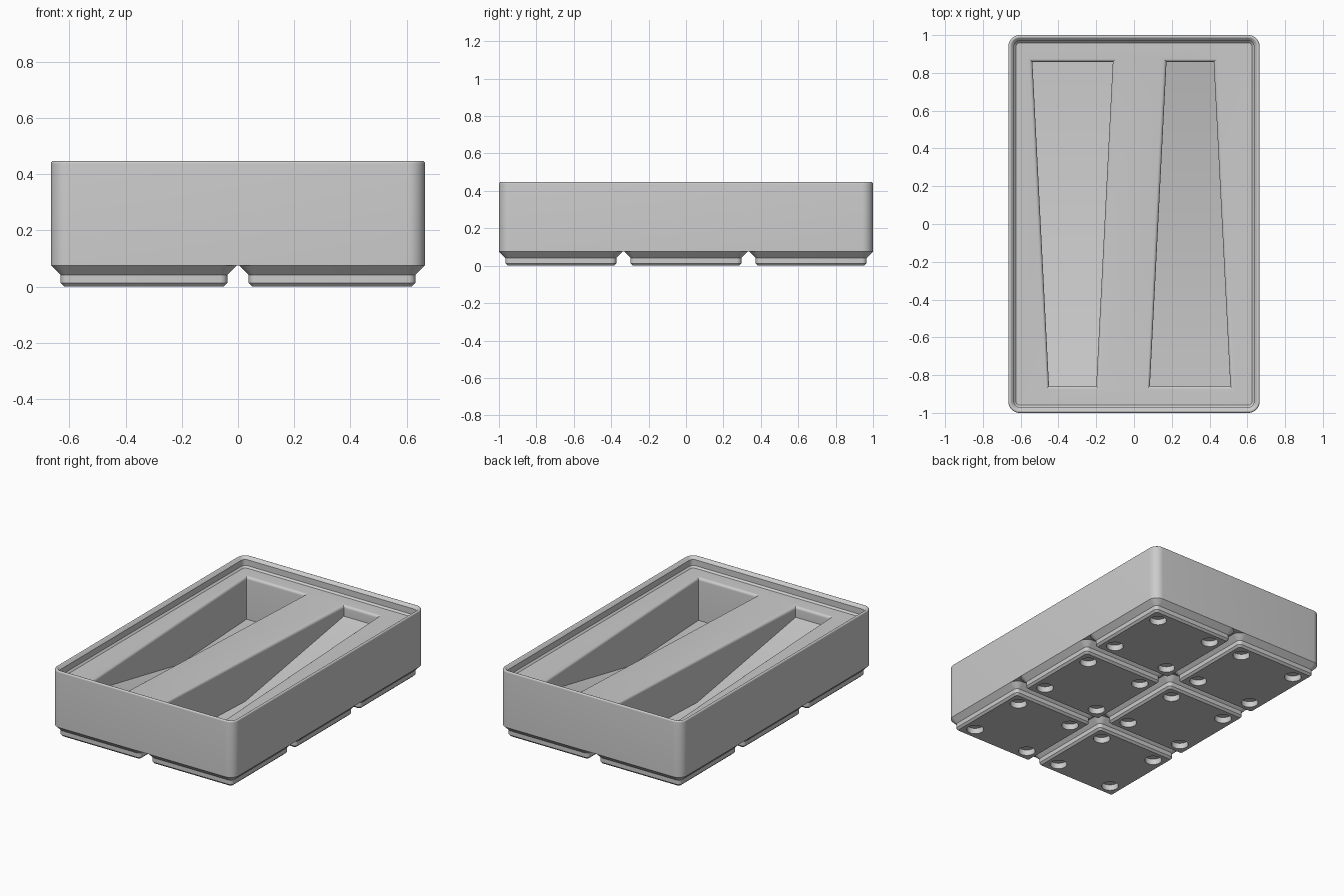
import bpy, bmesh
from math import sin, cos, pi, radians

cube = bpy.data.objects.get("Cube")
if cube:
    bpy.data.objects.remove(cube, do_unlink=True)

MM = 2 / 125.5                      # model units per millimetre
HALF_X, HALF_Y = 41.75 * MM, 1.0
CELL = 42 * MM
BASE_Z, DECK_Z, TOP_Z = 4.75 * MM, 0.38, 0.447

grey = bpy.data.materials.new("light grey plastic")
grey.use_nodes = True
colour = (0.6, 0.6, 0.6, 1)
grey.diffuse_color = colour
bsdf = next(n for n in grey.node_tree.nodes if n.type == 'BSDF_PRINCIPLED')
bsdf.inputs["Base Color"].default_value = colour


def rounded_rect(hx, hy, r, z, steps=8):
    """Anticlockwise ring of points around a rounded rectangle."""
    ring = []
    for q, (sx, sy) in enumerate([(1, 1), (-1, 1), (-1, -1), (1, -1)]):
        for i in range(steps + 1):
            a = (q + i / steps) * pi / 2
            ring.append((sx * (hx - r) + r * cos(a), sy * (hy - r) + r * sin(a), z))
    return ring


def circle(cx, cy, r, z, n=32):
    return [(cx + r * cos(2 * pi * i / n), cy + r * sin(2 * pi * i / n), z) for i in range(n)]


def skin(bm, rings, cap_start=True):
    """Join a stack of rings with quads and cap the ends."""
    loops = [[bm.verts.new(p) for p in ring] for ring in rings]
    for a, b in zip(loops, loops[1:]):
        for i in range(len(a)):
            j = (i + 1) % len(a)
            bm.faces.new((a[i], a[j], b[j], b[i]))
    if cap_start:
        bm.faces.new(loops[0][::-1])
    bm.faces.new(loops[-1])
    return loops


def finish(name, bm):
    bmesh.ops.recalc_face_normals(bm, faces=bm.faces[:])
    mesh = bpy.data.meshes.new(name)
    bm.to_mesh(mesh)
    bm.free()
    mesh.materials.append(grey)
    ob = bpy.data.objects.new(name, mesh)
    bpy.context.collection.objects.link(ob)
    return ob


def activate(ob):
    bpy.ops.object.select_all(action='DESELECT')
    ob.select_set(True)
    bpy.context.view_layer.objects.active = ob


def cut(ob, cutter):
    """Subtract the cutter, then discard it."""
    mod = ob.modifiers.new("cut", 'BOOLEAN')
    mod.operation, mod.solver, mod.object = 'DIFFERENCE', 'EXACT', cutter
    activate(ob)
    bpy.ops.object.modifier_apply(modifier=mod.name)
    bpy.data.objects.remove(cutter, do_unlink=True)


def smooth(ob):
    activate(ob)
    bpy.ops.object.shade_smooth_by_angle(angle=radians(28))


# Bin body: outer wall, rounded stacking lip, stepped inside down to the deck
R, LIP = 3.75 * MM, 0.6 * MM
profile = [(0, BASE_Z)]
for i in range(10):
    a = pi - i * radians(135) / 9
    profile.append((LIP + LIP * cos(a), TOP_Z - LIP + LIP * sin(a)))
inset, z = profile[-1]
step, foot = 1.9 * MM, 2.6 * MM
profile += [(step, z - (step - inset)), (step, DECK_Z + foot - step), (foot, DECK_Z)]
bm = bmesh.new()
skin(bm, [rounded_rect(HALF_X - d, HALF_Y - d, R - d, h) for d, h in profile])
body = finish("bin_body", bm)


# Tapered pockets: flat floor at the wide end, ramp up to the narrow end
def pocket_cutter(cx, facing):
    wide, narrow, length, bend = 0.213, 0.125, 0.858, 0.1
    floor, ramp_top, r = 0.1, 0.31, 0.018
    mid = narrow + (wide - narrow) * (bend + length) / (2 * length)

    def ring(off, height=None):
        plan = [(-narrow - off, -length - off, ramp_top), (narrow + off, -length - off, ramp_top),
                (mid + off, bend, floor), (wide + off, length + off, floor),
                (-wide - off, length + off, floor), (-mid - off, bend, floor)]
        return [(cx + facing * x, facing * y, h if height is None else height)
                for x, y, h in plan]

    rings = [ring(0)]
    for i in range(7):
        a = i * pi / 12
        rings.append(ring(r * (1 - cos(a)), DECK_Z - r + r * sin(a)))
    rings.append(ring(r, DECK_Z + 0.1))
    bm = bmesh.new()
    low = skin(bm, rings, cap_start=False)[0]
    bm.faces.new((low[0], low[1], low[2], low[5]))
    bm.faces.new((low[5], low[2], low[3], low[4]))
    return finish("pocket_cutter", bm)


cut(body, pocket_cutter(-0.325, 1))
cut(body, pocket_cutter(0.297, -1))
smooth(body)

# One stepped foot with four round magnet holes
foot_steps = [(17.8, 0.8, 0), (18.6, 1.6, 0.8), (18.6, 1.6, 2.6), (20.75, 3.75, 4.75)]
bm = bmesh.new()
skin(bm, [rounded_rect(h * MM, h * MM, r * MM, z * MM) for h, r, z in foot_steps])
first = finish("foot_1", bm)
bm = bmesh.new()
for sx in (-1, 1):
    for sy in (-1, 1):
        skin(bm, [circle(sx * 13 * MM, sy * 13 * MM, 3.25 * MM, z * MM) for z in (-1, 2.4)])
cut(first, finish("magnet_hole_cutter", bm))
smooth(first)

# Repeat the foot over the two by three grid
spots = [((i - 0.5) * CELL, (j - 1) * CELL) for i in range(2) for j in range(3)]
first.location = (*spots[0], 0)
for n, spot in enumerate(spots[1:], 2):
    ob = bpy.data.objects.new(f"foot_{n}", first.data)
    ob.location = (*spot, 0)
    bpy.context.collection.objects.link(ob)
